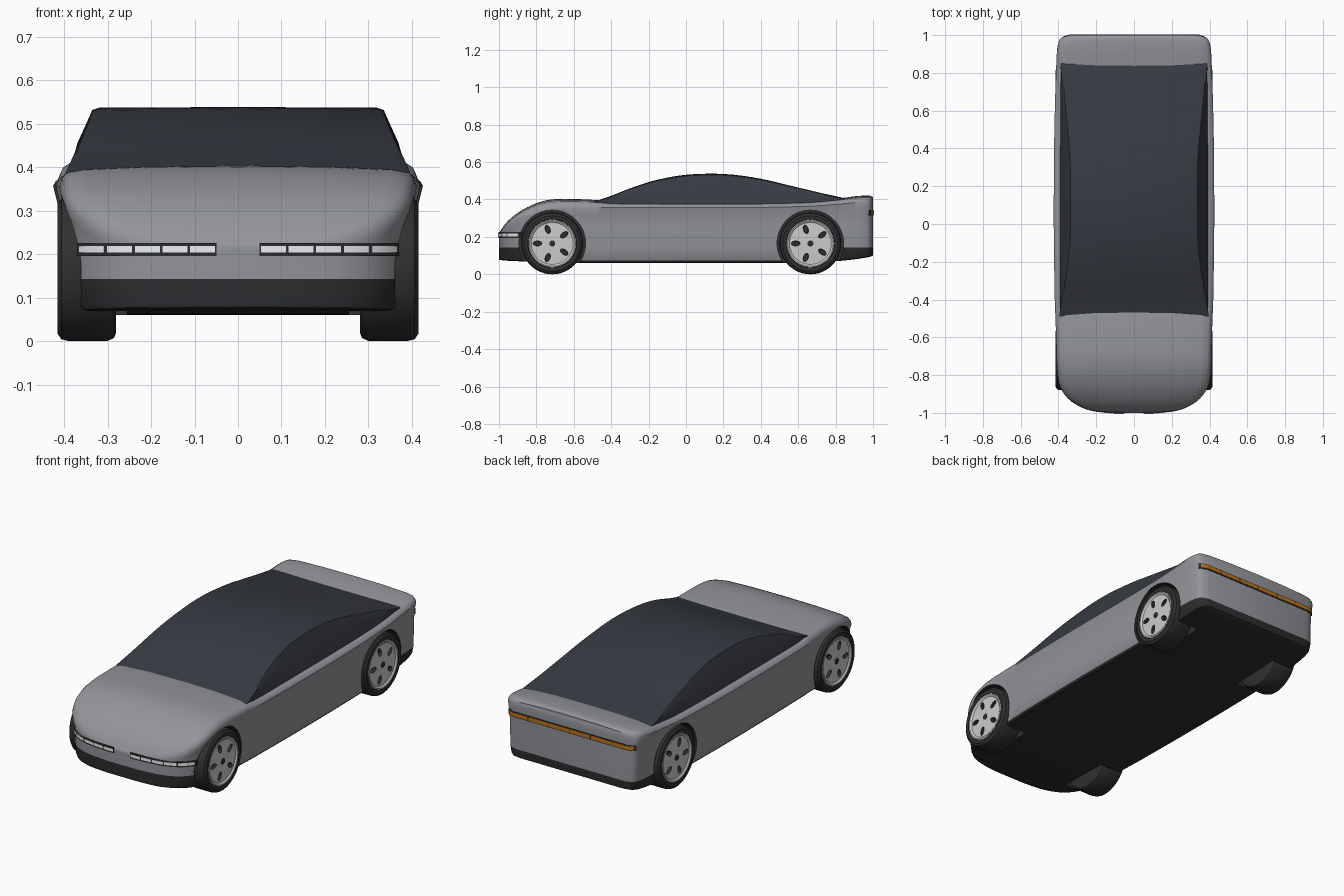
import bpy, bmesh, math
from mathutils import Matrix, Vector

if "Cube" in bpy.data.objects:
    bpy.data.objects.remove(bpy.data.objects["Cube"])


def material(name, r, g, b):
    m = bpy.data.materials.new(name)
    m.diffuse_color = (r, g, b, 1)
    m.use_nodes = True
    m.node_tree.nodes["Principled BSDF"].inputs["Base Color"].default_value = m.diffuse_color
    return m


PAINT = material("paint", 0.29, 0.30, 0.32)
DARK = material("dark_trim", 0.025, 0.026, 0.028)
GLASS = material("glass", 0.037, 0.042, 0.054)
RUBBER = material("rubber", 0.03, 0.03, 0.03)
ALLOY = material("alloy", 0.6, 0.6, 0.6)
WHITE = material("white_lamp", 0.85, 0.87, 0.9)
AMBER = material("amber_lamp", 0.5, 0.17, 0.01)


def finish(name, bm, mats):
    bmesh.ops.remove_doubles(bm, verts=bm.verts, dist=1e-6)
    bmesh.ops.recalc_face_normals(bm, faces=bm.faces)
    me = bpy.data.meshes.new(name)
    bm.to_mesh(me)
    bm.free()
    ob = bpy.data.objects.new(name, me)
    for m in mats:
        me.materials.append(m)
    bpy.context.collection.objects.link(ob)
    return ob


def activate(ob):
    bpy.ops.object.select_all(action='DESELECT')
    ob.select_set(True)
    bpy.context.view_layer.objects.active = ob


def smooth(ob, angle=35):
    activate(ob)
    bpy.ops.object.shade_smooth_by_angle(angle=math.radians(angle))


def cut(ob, cutter):
    mod = ob.modifiers.new("cut", 'BOOLEAN')
    mod.operation, mod.solver, mod.object = 'DIFFERENCE', 'EXACT', cutter
    mod.material_mode = 'TRANSFER'
    activate(ob)
    bpy.ops.object.modifier_apply(modifier=mod.name)
    bpy.data.objects.remove(cutter)


def refine(rows, steps):
    """Catmull-Rom interpolation between station rows."""
    out = []
    for i in range(len(rows) - 1):
        p = [rows[max(0, min(len(rows) - 1, i + d))] for d in (-1, 0, 1, 2)]
        for s in range(steps):
            t = s / steps
            out.append([0.5 * (2 * b + (c - a) * t + (2 * a - 5 * b + 4 * c - d) * t * t
                               + (3 * b - a - 3 * c + d) * t ** 3) for a, b, c, d in zip(*p)])
    return out + [list(rows[-1])]


def loft(name, sections, mats, index=lambda k, y: 0):
    """Skin mirrored half sections [(y, [(x, z), ...])] that start and end at x = 0."""
    bm = bmesh.new()
    k = len(sections[0][1])
    n = 2 * k - 2
    rings = []
    for y, half in sections:
        full = half + [(-x, z) for x, z in half[-2:0:-1]]
        rings.append([bm.verts.new((x, y, z)) for x, z in full])
    for (y, _), a, b in zip(sections, rings, rings[1:]):
        for j in range(n):
            f = bm.faces.new((a[j], a[(j + 1) % n], b[(j + 1) % n], b[j]))
            f.material_index = index(j if j < k - 1 else n - 1 - j, y)
    for r, y in ((rings[0], -1), (rings[-1], 1)):
        for i in range(k - 1):
            loop = [r[i], r[i + 1], r[(n - i - 1) % n], r[(n - i) % n]]
            f = bm.faces.new(list(dict.fromkeys(loop)))
            f.material_index = index(i, y)
    return finish(name, bm, mats)


def revolve(name, profile, mats, seg=48):
    """Spin (x, radius) points about the x axis."""
    bm = bmesh.new()
    rings = [[bm.verts.new((x, r * math.cos(2 * math.pi * i / seg), r * math.sin(2 * math.pi * i / seg)))
              for i in range(seg)] for x, r in profile]
    for a, b in zip(rings, rings[1:]):
        for i in range(seg):
            bm.faces.new((a[i], a[(i + 1) % seg], b[(i + 1) % seg], b[i]))
    bmesh.ops.dissolve_degenerate(bm, edges=bm.edges, dist=1e-6)
    return finish(name, bm, mats)


# Body: y, half width, bottom z, shoulder z, top z
STATIONS = refine([
    (-1.0, .10, .078, .205, .22), (-.99, .20, .076, .212, .235), (-.975, .265, .074, .225, .258),
    (-.945, .325, .072, .25, .292), (-.90, .37, .07, .285, .328), (-.85, .395, .068, .312, .358),
    (-.78, .406, .065, .335, .387), (-.70, .41, .062, .35, .402), (-.58, .413, .06, .356, .402),
    (-.47, .417, .06, .357, .396), (-.38, .42, .06, .357, .385), (0, .425, .06, .357, .383),
    (.4, .423, .06, .358, .384), (.65, .418, .062, .364, .39), (.80, .413, .07, .374, .404),
    (.90, .409, .08, .383, .417), (.955, .402, .088, .386, .421), (.985, .385, .094, .38, .42),
    (1.0, .345, .10, .365, .412)], 4)


def body_section(w, zb, zs, zt):
    h, band = zt - zs, 0.143
    return [(0, zb), (.86 * w, zb), (.92 * w, zb + .003), (.94 * w, zb + .014), (.96 * w, band),
            (.965 * w, band + .5 * (zs - band)), (.975 * w, band + .8 * (zs - band)), (w, zs),
            (.985 * w, zs + .42 * h), (.95 * w, zs + .7 * h), (.86 * w, zs + .84 * h),
            (.5 * w, zs + .96 * h), (0, zt)]


body = loft("car_body", [(s[0], body_section(*s[1:])) for s in STATIONS], [PAINT, DARK],
            lambda k, y: int(k <= 2 or (k == 3 and abs(y) > .72)))

# Wheel arches
WHEELS = [(side, y) for side in (1, -1) for y in (-.715, .665)]
bm = bmesh.new()
for side, y in WHEELS:
    bmesh.ops.create_cone(bm, cap_ends=True, segments=64, radius1=.178, radius2=.178, depth=.35,
                          matrix=Matrix.Translation((side * .43, y, .165)) @ Matrix.Rotation(math.pi / 2, 4, 'Y'))
arch = finish("arch_cutter", bm, [DARK])
arch.hide_render = True
cut(body, arch)
smooth(body)

# Glass canopy: y, top z
CANOPY = refine([(-.49, .388), (-.46, .399), (-.40, .420), (-.30, .459), (-.20, .493), (-.10, .517),
                 (0, .532), (.12, .538), (.25, .533), (.40, .511), (.55, .476), (.70, .440),
                 (.83, .411), (.85, .402)], 3)


def canopy_section(zt):
    z0, h = .365, zt - .365
    wr = .39 - .055 * min(1, max(0, (zt - .39) / .14))
    return [(0, z0), (.394, z0), (.394 + .42 * (wr - .394), z0 + .52 * h), (wr + .006, z0 + .88 * h),
            (wr, z0 + .96 * h), (wr - .015, z0 + .99 * h), (0, zt)]


smooth(loft("glass_canopy", [(y, canopy_section(z)) for y, z in CANOPY], [GLASS]), 30)

# Wheels: tyre, five-hole rim and hub cap
tyre = revolve("tyre", [(.28, 0), (.28, .145), (.285, .158), (.30, .165), (.39, .165), (.406, .161),
                        (.415, .148), (.414, .13), (.385, .127), (.385, 0)], [RUBBER])
rim = revolve("rim", [(.38, 0), (.38, .128), (.413, .128), (.414, .122), (.407, .112), (.41, .04), (.41, 0)],
              [ALLOY])
bm = bmesh.new()
for i in range(5):
    turn = Matrix.Rotation(math.pi + i * 2 * math.pi / 5, 4, 'X')
    shape = Matrix.Translation((.415, .079, 0)) @ Matrix.Diagonal((1, .027, .015, 1))
    bmesh.ops.create_cone(bm, cap_ends=True, segments=24, radius1=1, radius2=.8, depth=.05,
                          matrix=turn @ shape @ Matrix.Rotation(-math.pi / 2, 4, 'Y'))
holes = finish("hole_cutter", bm, [DARK])
holes.hide_render = True
cut(rim, holes)
hub = revolve("hub_cap", [(.40, 0), (.40, .016), (.412, .016), (.414, .012), (.414, 0)], [DARK], 24)
for part in (tyre, rim, hub):
    smooth(part)
    for n, (side, y) in enumerate(WHEELS):
        ob = part if n == 0 else bpy.data.objects.new(part.name, part.data)
        if n:
            bpy.context.collection.objects.link(ob)
        ob.location = (0, y, .165)
        if side < 0:
            ob.scale = (-1, 1, 1)


# Lamps follow the plan outline of the nose or tail
def outline(end, factor):
    pts = [(factor * s[1], s[0]) for s in STATIONS if s[0] * end > .8]
    pts.sort(key=lambda p: p[0])

    def y_at(x):
        x = abs(x)
        for (xa, ya), (xb, yb) in zip(pts, pts[1:]):
            if xa <= x <= xb:
                return ya + (yb - ya) * (x - xa) / max(xb - xa, 1e-6)
        return pts[0][1] if x < pts[0][0] else pts[-1][1]
    return y_at


def ribbon(name, y_at, end, x0, x1, z0, z1, out, mat, steps):
    bm = bmesh.new()
    rows = []
    for i in range(steps + 1):
        x = x0 + (x1 - x0) * i / steps
        slope = (y_at(x + .004) - y_at(x - .004)) / .008
        nrm = Vector((-slope * end, 1 * 1.0)).normalized() * end
        p = Vector((x, y_at(x)))
        a, b = p + nrm * out, p - nrm * .012
        rows.append([bm.verts.new((q.x, q.y, z)) for q, z in ((a, z0), (a, z1), (b, z1), (b, z0))]
                    if end > 0 else
                    [bm.verts.new((q.x, q.y, z)) for q, z in
                     ((Vector((p.x + slope * out / math.hypot(1, slope), p.y - out / math.hypot(1, slope))), z0),
                      (Vector((p.x + slope * out / math.hypot(1, slope), p.y - out / math.hypot(1, slope))), z1),
                      (Vector((p.x, p.y + .012)), z1), (Vector((p.x, p.y + .012)), z0))])
    for a, b in zip(rows, rows[1:]):
        for j in range(4):
            bm.faces.new((a[j], a[(j + 1) % 4], b[(j + 1) % 4], b[j]))
    bm.faces.new(rows[0])
    bm.faces.new(rows[-1])
    smooth(finish(name, bm, [mat]))


nose, tail = outline(-1, .97), outline(1, .985)
for side in (1, -1):
    ribbon("headlamp_housing", nose, -1, side * .05, side * .368, .195, .225, .003, DARK, 24)
    for i in range(5):
        a = .053 + i * .063
        ribbon("headlamp_segment", nose, -1, side * a, side * (a + .057), .203, .218, .005, WHITE, 5)
ribbon("tail_lamp_housing", tail, 1, -.385, .385, .315, .345, .002, DARK, 60)
for i in range(6):
    a = -.375 + i * .1257
    ribbon("tail_lamp_segment", tail, 1, a, a + .1215, .32, .34, .004, AMBER, 10)
